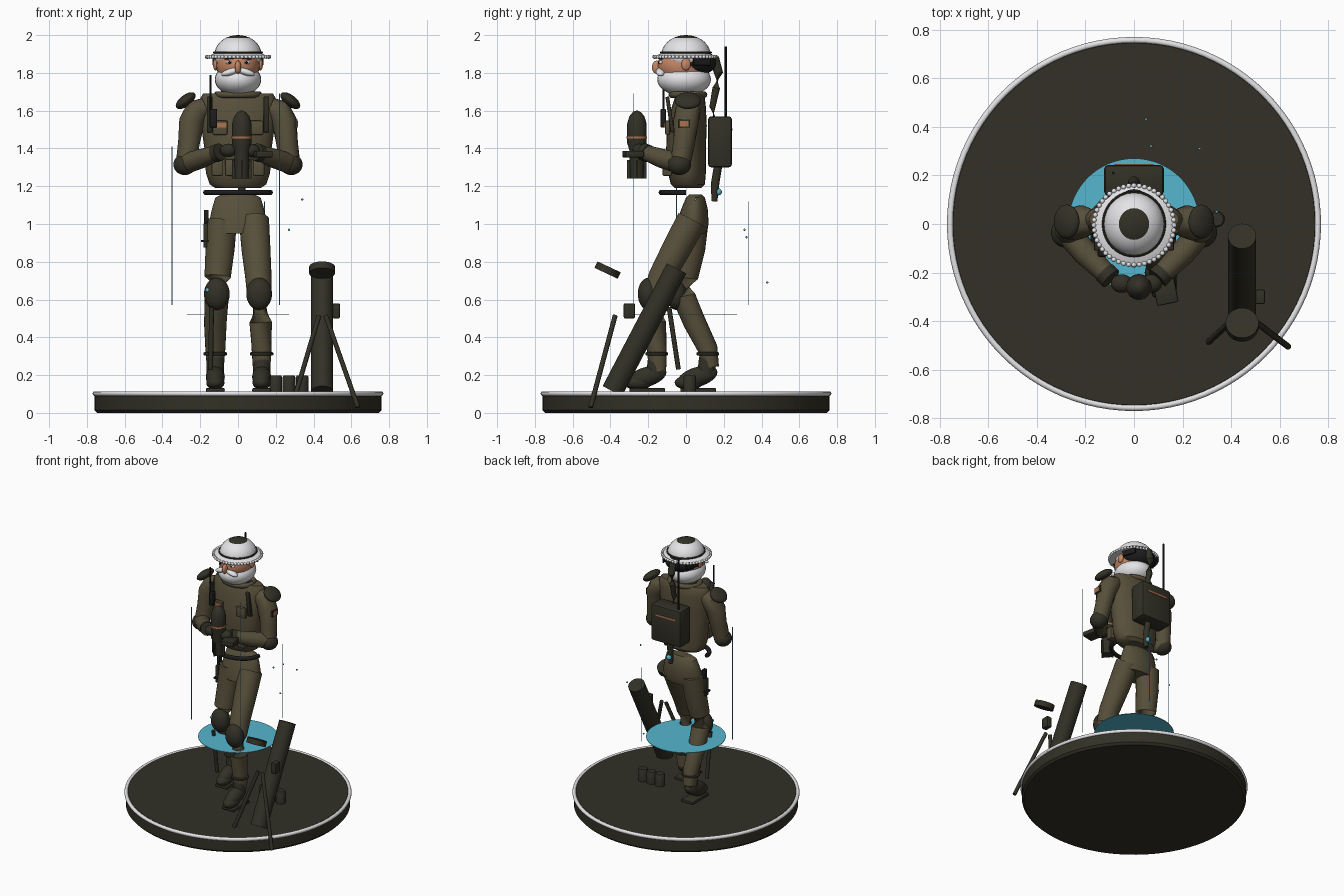
import bpy, bmesh, math
from mathutils import Vector, Matrix

cube = bpy.data.objects.get("Cube")
if cube:
    bpy.data.objects.remove(cube)


def material(name, *rgb):
    m = bpy.data.materials.new(name)
    m.use_nodes = True
    m.diffuse_color = (*rgb, 1)
    m.node_tree.nodes["Principled BSDF"].inputs["Base Color"].default_value = (*rgb, 1)
    return m


OLIVE = material("olive cloth", .095, .078, .043)
DARK = material("dark gear", .032, .030, .019)
BLACK = material("black metal", .012, .012, .012)
WHITE = material("white", .80, .80, .82)
CYAN = material("cyan glow", .09, .47, .62)
SKIN = material("skin", .55, .24, .13)
COPPER = material("copper", .42, .17, .08)


def finish(name, bm, mat, smooth=40):
    bmesh.ops.recalc_face_normals(bm, faces=bm.faces)
    mesh = bpy.data.meshes.new(name)
    bm.to_mesh(mesh)
    bm.free()
    ob = bpy.data.objects.new(name, mesh)
    bpy.context.collection.objects.link(ob)
    mesh.materials.append(mat)
    bpy.ops.object.select_all(action='DESELECT')
    ob.select_set(True)
    bpy.context.view_layer.objects.active = ob
    bpy.ops.object.shade_smooth_by_angle(angle=math.radians(smooth))
    return ob


def loft(name, rings, mat, n=28):
    """Skin a list of vertex rings and cap both ends."""
    bm = bmesh.new()
    vs = [[bm.verts.new(p) for p in ring] for ring in rings]
    for a, b in zip(vs, vs[1:]):
        for i in range(n):
            bm.faces.new((a[i], a[(i + 1) % n], b[(i + 1) % n], b[i]))
    bm.faces.new(vs[0])
    bm.faces.new(vs[-1])
    return finish(name, bm, mat)


def body(name, rows, mat, x=0, n=28):
    """Horizontal ellipse rings: (z, y centre, x radius, y radius)."""
    ang = [math.tau * i / n for i in range(n)]
    return loft(name, [[(x + rx * math.cos(a), y + ry * math.sin(a), z) for a in ang]
                       for z, y, rx, ry in rows], mat, n)


def tube(name, pts, radii, mat, n=16):
    """Round tube following a path, with one radius per point."""
    pts = [Vector(p) for p in pts]
    rings = []
    for i, p in enumerate(pts):
        t = pts[min(i + 1, len(pts) - 1)] - pts[max(i - 1, 0)]
        q = t.to_track_quat('Z', 'Y')
        r = radii[i] if isinstance(radii, (list, tuple)) else radii
        rings.append([p + q @ Vector((r * math.cos(math.tau * k / n),
                                      r * math.sin(math.tau * k / n), 0)) for k in range(n)])
    return loft(name, rings, mat, n)


def ball(name, loc, size, mat, rot=(0, 0, 0)):
    bm = bmesh.new()
    bmesh.ops.create_uvsphere(bm, u_segments=28, v_segments=18, radius=1)
    ob = finish(name, bm, mat)
    ob.location, ob.scale, ob.rotation_euler = loc, size, rot
    return ob


def box(name, loc, size, mat, bevel=.008, rot=(0, 0, 0)):
    bm = bmesh.new()
    bmesh.ops.create_cube(bm, size=1, matrix=Matrix.Diagonal((*size, 1)))
    if bevel:
        bmesh.ops.bevel(bm, geom=bm.edges[:], offset=bevel, segments=2, affect='EDGES', profile=.5)
    ob = finish(name, bm, mat)
    ob.location, ob.rotation_euler = loc, rot
    return ob


def ring_path(rx, ry, y, z, start=0, end=math.tau, n=64):
    return [(rx * math.cos(start + (end - start) * i / n),
             y + ry * math.sin(start + (end - start) * i / n), z) for i in range(n + 1)]


# Display base, rim and glowing disc
body("base", [(0, 0, .745, .745), (.015, 0, .76, .76), (.095, 0, .76, .76),
              (.11, 0, .745, .745)], DARK, n=96)
tube("base_rim", ring_path(.757, .757, 0, .102, n=96), .013, WHITE, 10)
body("glow_disc", [(.518, 0, .27, .27), (.522, 0, .27, .27)], CYAN, n=64)

# Trousers
body("hips", [(1.155, .05, .09, .035), (1.14, .05, .12, .05), (1.08, .045, .138, .07),
              (1.0, .035, .155, .085), (.95, .025, .15, .08)], OLIVE)
thigh = {1: -.07, -1: .01}
legs = {1: [(.085, .03, 1.02), (.095, -.05, .87), (.108, -.13, .72), (.112, -.165, .62),
            (.12, -.165, .48), (.125, -.155, .34), (.125, -.15, .22)],
        -1: [(-.085, .04, 1.02), (-.095, .025, .87), (-.108, -.005, .72), (-.112, -.015, .62),
             (-.12, .045, .48), (-.12, .115, .34), (-.12, .13, .24)]}
for s, side in ((1, "left"), (-1, "right")):
    path = legs[s]
    tube(side + "_leg", path, [.08, .077, .07, .064, .06, .053, .045], OLIVE, 24)
    kx, ky, kz = path[3]
    ball(side + "_knee_pad", (kx, ky - .035, kz + .01), (.068, .055, .085), DARK)
    ax, ay, az = path[5]
    body(side + "_ankle_strap", [(.303, ay, .055, .052), (.307, ay, .062, .06),
                                 (.318, ay, .062, .06), (.322, ay, .055, .052)], DARK, ax)
    tube(side + "_boot_shaft", [(ax, ay, .29), (ax, ay - .01, .2)], .046, DARK)
    ball(side + "_boot", (ax, ay - .055, .19), (.05, .11, .052), DARK, (.3, 0, 0))
    ball(side + "_boot_toe", (ax, ay - .1, .16), (.048, .075, .038), DARK)
    box(side + "_sole", (ax, ay - .05, .121), (.1, .19, .022), DARK)

# Torso, collar and half belt
body("torso", [(1.19, .01, .12, .07), (1.21, .01, .15, .09), (1.27, .005, .17, .1),
               (1.4, 0, .178, .105), (1.52, .005, .195, .105), (1.62, .015, .205, .09),
               (1.665, .02, .2, .08), (1.69, .02, .185, .065)], OLIVE)
body("neck", [(1.66, .01, .085, .07), (1.75, .01, .08, .07)], OLIVE)
tube("collar", ring_path(.11, .085, .01, 1.685, n=32), .018, OLIVE, 10)
tube("belt", ring_path(.17, .13, 0, 1.167, math.pi, math.tau, 32), .015, BLACK, 10)
for x in (-.11, -.04, .04, .11):
    box("belt_pouch", (x, -.1, 1.3), (.058, .05, .09), OLIVE)
for s in (1, -1):
    box("chest_pocket", (s * .095, -.098, 1.51), (.08, .025, .075), OLIVE)
    box("chest_strap", (s * .15, -.085, 1.58), (.03, .02, .19), DARK, .005, (.15, 0, 0))
box("name_patch", (-.085, -.113, 1.523), (.05, .008, .025), COPPER, 0)
box("chest_radio", (-.13, -.12, 1.56), (.04, .03, .1), BLACK)
tube("chest_radio_antenna", [(-.145, -.12, 1.57), (-.145, -.12, 1.79)], .005, BLACK, 8)

# Arms, pads and hands
for s, side in ((1, "left"), (-1, "right")):
    tube(side + "_upper_arm", [(s * .17, .01, 1.62), (s * .215, .01, 1.6), (s * .245, 0, 1.54),
                               (s * .26, -.01, 1.43), (s * .275, -.03, 1.32)],
         [.05, .068, .068, .058, .054], OLIVE, 20)
    tube(side + "_forearm", [(s * .275, -.03, 1.32), (s * .2, -.12, 1.345), (s * .1, -.22, 1.38)],
         [.054, .052, .04], OLIVE, 20)
    ball(side + "_elbow_pad", (s * .282, -.035, 1.315), (.06, .062, .056), DARK)
    tube(side + "_cuff", [(s * .12, -.2, 1.372), (s * .095, -.225, 1.382)], .047, DARK)
    ball(side + "_hand", (s * .06 + .01, -.245, 1.39), (.045, .038, .035), DARK)
    ball(side + "_shoulder_pad", (s * .277, .01, 1.653), (.062, .07, .03), DARK, (0, s * .65, 0))
    ball(side + "_shoulder_light", (s * .242, .01, 1.633), (.03, .035, .012), CYAN, (0, s * .65, 0))
box("arm_patch", (.309, -.01, 1.53), (.012, .06, .045), DARK, 0)
box("arm_patch_inset", (.315, -.01, 1.53), (.006, .045, .03), COPPER, 0)
box("wrist_screen", (.13, -.28, 1.37), (.09, .1, .035), DARK, .006, (0, 0, .2))

# Held round
body("held_round", [(1.24, -.26, .036, .036), (1.39, -.26, .04, .04), (1.43, -.26, .052, .052),
                    (1.53, -.26, .052, .052), (1.57, -.26, .04, .04), (1.592, -.26, .022, .022),
                    (1.6, -.26, .005, .005)], DARK, .02)
body("held_round_band", [(1.452, -.26, .054, .054), (1.464, -.26, .054, .054)], COPPER, .02)
for dx, dy in ((.04, 0), (-.04, 0), (0, .04), (0, -.04)):
    box("held_round_fin", (.02 + dx, -.26 + dy, 1.29), (.008 + abs(dx) * .4, .008 + abs(dy) * .4, .1),
        DARK, 0)

# Head, beard and face
ball("head", (0, -.015, 1.84), (.115, .135, .11), SKIN)
ball("beard", (0, -.01, 1.765), (.123, .142, .088), WHITE)
ball("hair_back", (0, .05, 1.855), (.115, .112, .07), BLACK)
ball("nose", (0, -.155, 1.83), (.017, .025, .035), SKIN)
for s in (1, -1):
    ball("ear", (s * .118, 0, 1.845), (.014, .025, .032), SKIN)
    ball("eye", (s * .045, -.132, 1.855), (.02, .012, .01), WHITE)
    ball("pupil", (s * .045, -.143, 1.855), (.007, .004, .007), BLACK)
    box("eyebrow", (s * .047, -.137, 1.878), (.05, .014, .011), BLACK, .003, (0, s * .1, -s * -.25))
    ball("moustache", (s * .04, -.135, 1.805), (.05, .025, .018), WHITE, (0, s * .3, 0))
    box("head_strap", (s * .112, .085, 1.865), (.014, .1, .05), BLACK, .004, (0, 0, s * .35))
tube("strap_tail", [(0, .15, 1.88), (0, .172, 1.8), (0, .16, 1.72), (0, .14, 1.62), (0, .15, 1.55)],
     [.025, .024, .02, .016, .014], DARK)

# Helmet with worn crown and beaded brim
dome = ball("helmet_dome", (0, 0, 1.895), (.125, .13, .105), WHITE)
dome.data.materials.append(DARK)
for f in dome.data.polygons:
    if f.center.z > .83:
        f.material_index = 1
body("helmet_brim", [(1.877, -.005, .165, .163), (1.884, -.005, .168, .166),
                     (1.905, -.005, .12, .125)], WHITE, n=48)
tube("helmet_band", ring_path(.126, .131, 0, 1.908, n=40), .006, DARK, 8)
beads = bmesh.new()
for p in ring_path(.165, .163, -.005, 1.885, n=48)[:-1]:
    bmesh.ops.create_icosphere(beads, subdivisions=2, radius=.0105, matrix=Matrix.Translation(p))
finish("helmet_beads", beads, WHITE)

# Backpack, antenna and hanging canister
box("backpack", (0, .18, 1.435), (.245, .125, .27), DARK, .015)
box("backpack_stripe", (0, .243, 1.5), (.16, .006, .012), COPPER, 0)
tube("backpack_antenna", [(-.085, .21, 1.56), (-.085, .21, 1.94)], .006, BLACK, 8)
tube("canister", [(.02, .17, 1.31), (.02, .155, 1.22), (.02, .15, 1.12)], [.022, .022, .016], DARK)
ball("canister_light", (.02, .172, 1.17), (.018, .018, .018), CYAN)

# Thigh knife and shin stick
box("knife_handle", (-.168, .02, 1.04), (.026, .03, .07), BLACK, .005)
box("knife_sheath", (-.172, .01, .94), (.022, .032, .13), DARK, .005)
box("knife_strap", (-.165, .01, .91), (.06, .05, .012), BLACK, .003)
tube("shin_stick", [(-.14, -.09, .56), (-.145, -.04, .23)], .013, DARK, 10)
ball("knee_light", (-.16, -.08, .65), (.012, .012, .012), CYAN)

# Mortar with bipod, sight and loose cap
tube("mortar_tube", [(.445, -.39, .115), (.445, -.05, .765)], .058, DARK, 32)
tube("mortar_cap", [(.445, -.423, .739), (.445, -.407, .773)], .068, DARK, 32)
for x in (.285, .635):
    tube("bipod_leg", [(.445 + (x - .445) * .1, -.375, .515), (x, -.505, .03)], .013, DARK, 10)
box("mortar_sight", (.52, -.3, .54), (.04, .06, .08), DARK)
for i in range(3):
    body("spare_shell", [(.11, .02, .034, .034), (.19, .02, .034, .034), (.198, .02, .028, .028)],
         DARK, .2 + .07 * i, 20)

# Light beams and sparks
for x, y, top in ((.22, -.28, 1.69), (-.35, -.05, 1.41), (.14, .33, 1.12)):
    tube("light_beam", [(x, y, .57), (x, y, top)], .0022, CYAN, 6)
for p in ((.05, .43, .69), (.27, .31, .97), (.34, .05, 1.13), (.07, .32, .93)):
    ball("spark", p, (.006, .006, .006), CYAN)
